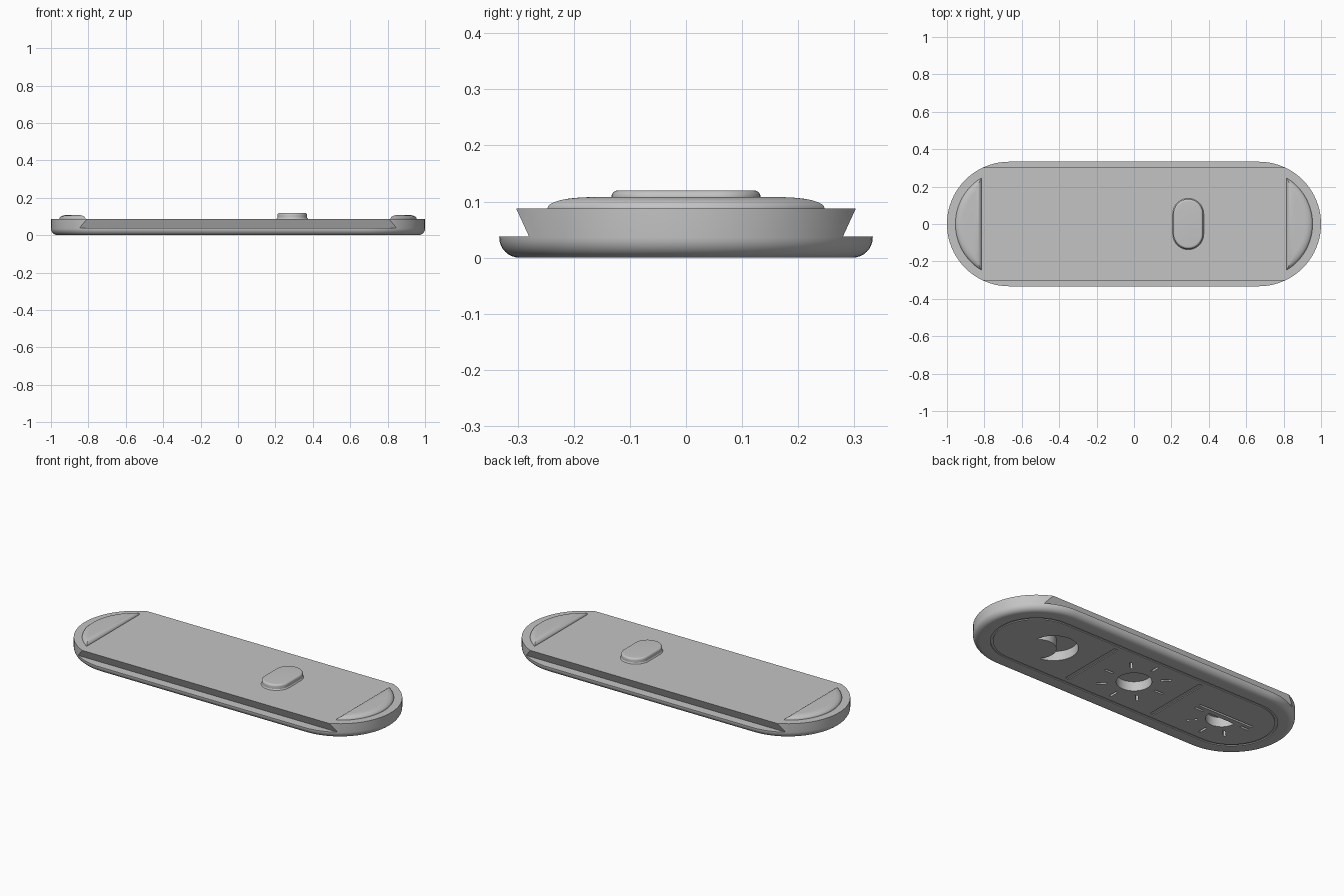
import bpy, bmesh
from math import pi, sin, cos, acos, sqrt, radians

cube = bpy.data.objects.get("Cube")
if cube:
    bpy.data.objects.remove(cube, do_unlink=True)

grey = bpy.data.materials.new("light grey")
grey.use_nodes = True
grey.diffuse_color = (0.55, 0.55, 0.55, 1)
grey.node_tree.nodes["Principled BSDF"].inputs["Base Color"].default_value = (0.55, 0.55, 0.55, 1)

HALF = 0.667       # half the straight run of the body
RADIUS = 0.333
TOP = 0.088


def arc(cx, cy, r, a, b, n):
    return [(cx + r * cos(a + (b - a) * i / n), cy + r * sin(a + (b - a) * i / n))
            for i in range(n + 1)]


def stadium(half, r, n=40):
    return arc(half, 0, r, -pi / 2, pi / 2, n) + arc(-half, 0, r, pi / 2, 1.5 * pi, n)


def at(outline, z):
    return [(x, y, z) for x, y in outline]


def loft_into(bm, rings, closed=False):
    """Join rings of points with quads; cap the ends or close the loop."""
    vs = [[bm.verts.new(p) for p in ring] for ring in rings]
    n = len(vs[0])
    pairs = list(zip(vs, vs[1:])) + ([(vs[-1], vs[0])] if closed else [])
    for a, b in pairs:
        for i in range(n):
            j = (i + 1) % n
            bm.faces.new((a[i], a[j], b[j], b[i]))
    if not closed:
        bm.faces.new(vs[0][::-1])
        bm.faces.new(vs[-1])


def finish(name, bm):
    bmesh.ops.recalc_face_normals(bm, faces=bm.faces)
    mesh = bpy.data.meshes.new(name)
    bm.to_mesh(mesh)
    bm.free()
    mesh.materials.append(grey)
    ob = bpy.data.objects.new(name, mesh)
    bpy.context.collection.objects.link(ob)
    return ob


def loft(name, rings):
    bm = bmesh.new()
    loft_into(bm, rings)
    return finish(name, bm)


def select(ob):
    bpy.ops.object.select_all(action='DESELECT')
    ob.select_set(True)
    bpy.context.view_layer.objects.active = ob


def smooth(ob):
    select(ob)
    bpy.ops.object.shade_smooth_by_angle(angle=radians(30))


def cut(ob, cutter):
    cutter.hide_render = True
    mod = ob.modifiers.new("cut", 'BOOLEAN')
    mod.operation = 'DIFFERENCE'
    mod.solver = 'EXACT'
    mod.object = cutter
    select(ob)
    bpy.ops.object.modifier_apply(modifier=mod.name)
    bpy.data.objects.remove(cutter, do_unlink=True)


# Body: long rounded plate with a filleted underside
FILLET = 0.036
steps = [i * pi / 16 for i in range(9)]
rings = [at(stadium(HALF, RADIUS - FILLET * (1 - sin(t))), FILLET * (1 - cos(t))) for t in steps]
body = loft("body", rings + [at(stadium(HALF, RADIUS), TOP)])

# Undercut rails along both long sides
bm = bmesh.new()
rail = [(0.28, 0.038), (0.3076, 0.098), (0.5, 0.098), (0.5, 0.038)]
for side in (-1, 1):
    loft_into(bm, [[(x, side * y, z) for y, z in rail] for x in (-1.1, 1.1)])
cut(body, finish("rail_cutter", bm))

# Shallow border groove and dividers underneath
bm = bmesh.new()
outer, inner = stadium(HALF, 0.242), stadium(HALF, 0.228)
loft_into(bm, [at(outer, -0.02), at(outer, 0.005), at(inner, 0.005), at(inner, -0.02)], closed=True)


def slot(bm, cx, cy, length, width, angle, depth):
    c, s = cos(angle), sin(angle)
    pts = [(cx + c * u - s * v, cy + s * u + c * v) for u, v in
           ((-length / 2, -width / 2), (length / 2, -width / 2),
            (length / 2, width / 2), (-length / 2, width / 2))]
    loft_into(bm, [at(pts, -0.02), at(pts, depth)])


for x in (-0.29, 0.29):
    slot(bm, x, 0, 0.4, 0.025, pi / 2, 0.005)
cut(body, finish("groove_cutter", bm))

# Deep recessed symbols underneath
DEEP = 0.055
bm = bmesh.new()


def recess(outline):
    loft_into(bm, [at(outline, -0.02), at(outline, DEEP)])


def rays(cx, cy, r, angles):
    for a in angles:
        a = radians(a)
        slot(bm, cx + r * cos(a), cy + r * sin(a), 0.055, 0.013, a, DEEP)


# full sun
recess(arc(0, 0, 0.094, 0, 2 * pi, 48)[:-1])
rays(0, 0, 0.17, range(0, 360, 45))
# half sun under a horizon bar
recess(arc(-0.6, 0, 0.085, pi, 2 * pi, 32))
rays(-0.6, 0, 0.155, range(180, 361, 45))
slot(bm, -0.6, 0.036, 0.36, 0.013, 0, DEEP)
# crescent moon
R, bite, d, aim = 0.13, 0.1, 0.085, -pi / 4
A = acos((R * R + d * d - bite * bite) / (2 * R * d))
B = acos((bite * bite + d * d - R * R) / (2 * bite * d))
moon = arc(0.55, 0, R, aim + A, aim + 2 * pi - A, 40)
moon += arc(0.55 + d * cos(aim), d * sin(aim), bite, aim + pi + B, aim + pi - B, 24)[1:-1]
recess(moon)
cut(body, finish("symbol_cutter", bm))
smooth(body)


# End grips: domed circle segments with rounded edges
def segment(inset, side):
    r, chord = 0.288 - inset, 0.815 + inset
    a = acos((chord - HALF) / r)
    return [(side * x, y) for x, y in arc(HALF, 0, r, -a, a, 32)]


for name, side in (("left_grip", 1), ("right_grip", -1)):
    rings = [at(segment(0, side), TOP - 0.004)]
    rings += [at(segment(0.04 * (1 - cos(t)), side), TOP + 0.02 * sin(t)) for t in steps]
    smooth(loft(name, rings))

# Button: raised pill with a rounded rim, set across the plate
profile = [(0.083, TOP - 0.004), (0.083, TOP), (0.079, TOP + 0.006)]
profile += [(0.067 + 0.012 * cos(t), 0.108 + 0.012 * sin(t)) for t in steps]
smooth(loft("button", [[(0.29 - y, x, z) for x, y, z in at(stadium(0.054, r, 20), z)]
                       for r, z in profile]))
